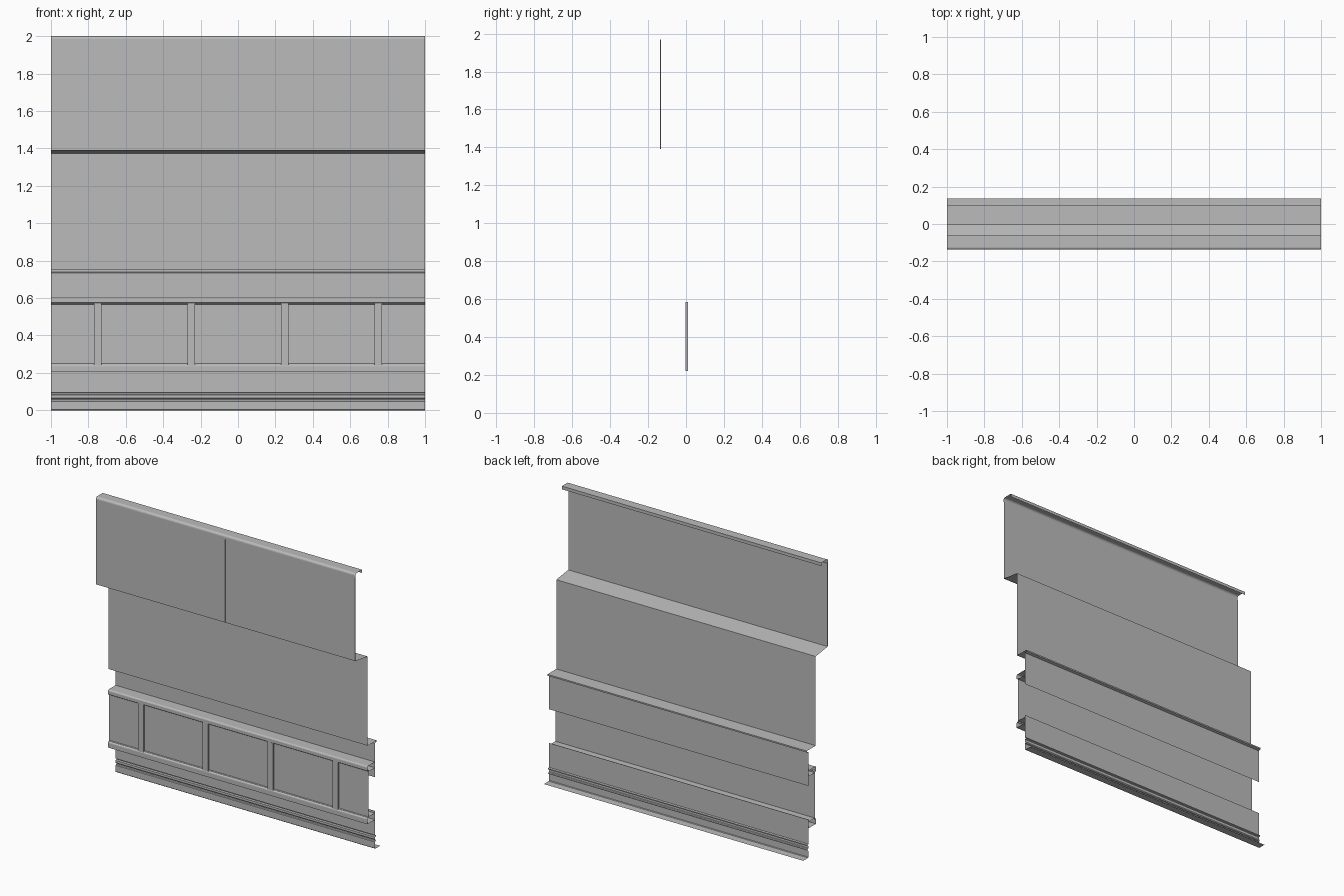
import bpy
import bmesh
import math

cube = bpy.data.objects.get("Cube")
if cube:
    bpy.data.objects.remove(cube, do_unlink=True)

grey = bpy.data.materials.new("plain_grey")
grey.use_nodes = True
grey.diffuse_color = (0.5, 0.5, 0.5, 1)
grey.node_tree.nodes["Principled BSDF"].inputs["Base Color"].default_value = (0.5, 0.5, 0.5, 1)


def finish(name, bm):
    mesh = bpy.data.meshes.new(name)
    bm.to_mesh(mesh)
    bm.free()
    mesh.materials.append(grey)
    obj = bpy.data.objects.new(name, mesh)
    bpy.context.scene.collection.objects.link(obj)
    return obj


def moulding(name, profile):
    """Sweep an open (y, z) profile, listed top to bottom, along the width."""
    bm = bmesh.new()
    rows = [[bm.verts.new((x, y, z)) for x in (-1, 1)] for y, z in profile]
    for a, b in zip(rows, rows[1:]):
        bm.faces.new((a[0], b[0], b[1], a[1]))
    return finish(name, bm)


def raised_strip(name, x0, x1, y0, y1, z0, z1):
    """Front plate with two returns on its sides, open at the back and ends."""
    bm = bmesh.new()
    rows = [[bm.verts.new((x, y, z)) for z in (z0, z1)]
            for x, y in ((x0, y1), (x0, y0), (x1, y0), (x1, y1))]
    for a, b in zip(rows, rows[1:]):
        bm.faces.new((a[0], b[0], b[1], a[1]))
    return finish(name, bm)


def arc(cy, cz, r, start, end, steps=4):
    """Points on a circle in the (y, z) plane, angles in degrees."""
    angles = [math.radians(start + (end - start) * i / steps) for i in range(steps + 1)]
    return [(cy + r * math.cos(a), cz + r * math.sin(a)) for a in angles]


WALL = 0.08

# Top cornice, upper sheet, sloping soffit, middle sheet and ledge
moulding("upper_wall",
         [(-0.062, 1.978), (-0.062, 2.0)] + arc(-0.122, 1.985, 0.015, 90, 180)
         + [(-0.137, 1.97), (-0.132, 1.97), (-0.132, 1.39), (0, 1.372), (0, 0.75),
            (0.098, 0.75), (0.098, 0.74), (WALL, 0.735), (WALL, 0.5)])

# Two raised panels with a narrow joint between them
for side, x0, x1 in (("right", -0.997, -0.005), ("left", 0.005, 0.997)):
    raised_strip("upper_panel_" + side, x0, x1, -0.137, -0.132, 1.392, 1.968)

# Rails and the inset panel they frame
moulding("upper_rail", [(WALL, 0.606)] + arc(0.006, 0.596, 0.01, 90, 180)
         + [(-0.004, 0.575), (0.01, 0.566), (WALL, 0.566)])
moulding("inset_panel", [(0.01, 0.575), (0.01, 0.24)])
moulding("lower_rail", [(WALL, 0.25), (0.01, 0.25)] + arc(0.006, 0.235, 0.01, 90, 180)
         + [(-0.004, 0.204), (WALL, 0.204)])

# Four posts
for i in range(4):
    x = -0.75 + 0.5 * i
    raised_strip("post_%d" % (i + 1), x - 0.021, x + 0.021, -0.002, 0.01, 0.22, 0.585)

# Skirting with a groove, a small cove and a back flange on the floor
moulding("skirting", [(WALL, 0.265), (WALL, 0.095), (0.092, 0.092), (0.092, 0.085),
                      (WALL, 0.082)] + arc(WALL, 0.057, 0.009, 90, -90)
         + [(WALL, 0.004), (0.084, 0), (0.137, 0)])
